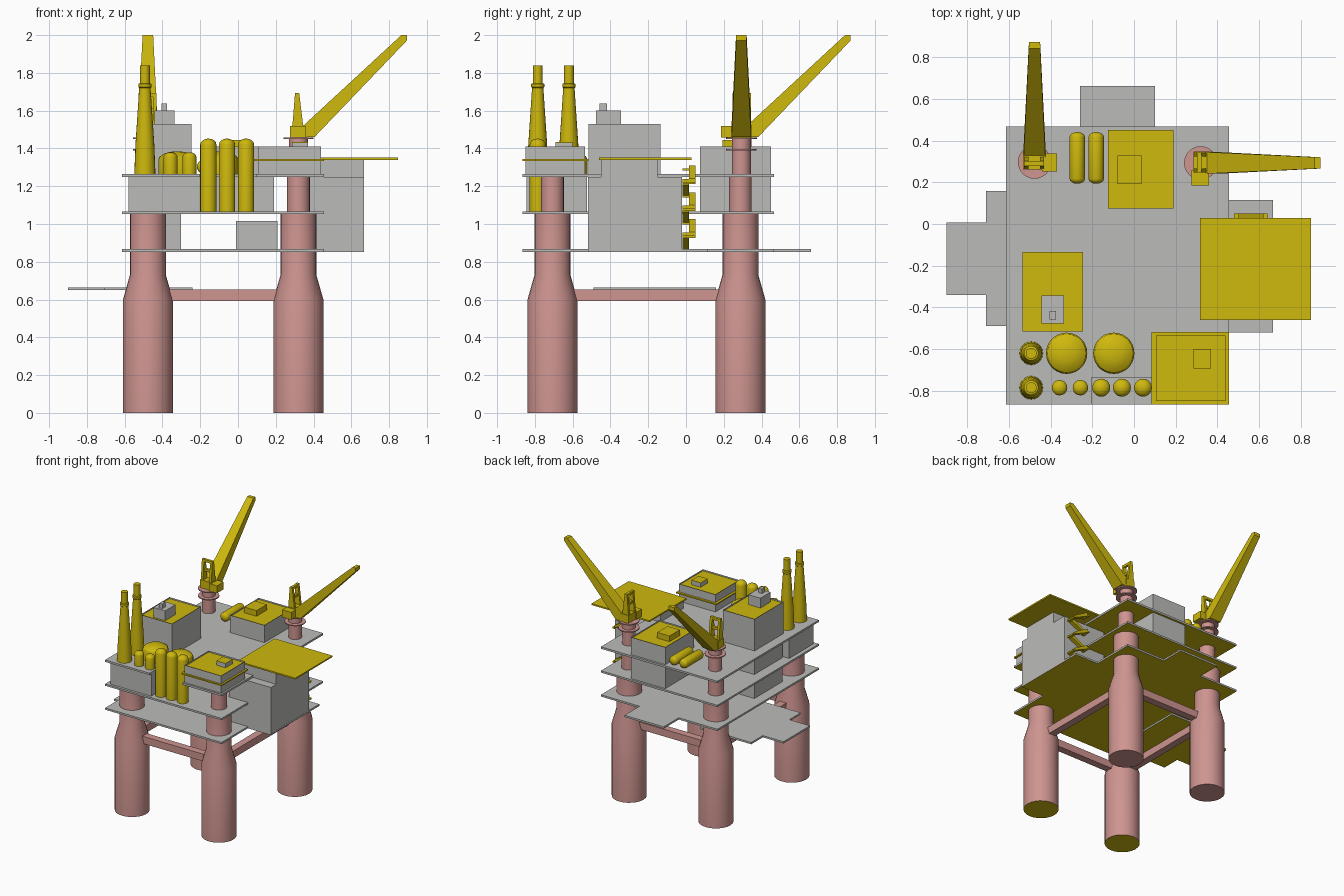
import bpy, bmesh, math
from mathutils import Matrix, Vector

if "Cube" in bpy.data.objects:
    bpy.data.objects.remove(bpy.data.objects["Cube"])


def material(name, rgb):
    m = bpy.data.materials.new(name)
    m.diffuse_color = (*rgb, 1)
    m.use_nodes = True
    m.node_tree.nodes["Principled BSDF"].inputs["Base Color"].default_value = m.diffuse_color
    return m


GREY = material("deck grey", (0.50, 0.50, 0.485))
YELLOW = material("safety yellow", (0.62, 0.48, 0.004))
PINK = material("leg pink", (0.62, 0.30, 0.28))


def finish(name, bm, mats, smooth=False, matrix=None):
    bmesh.ops.recalc_face_normals(bm, faces=bm.faces[:])
    if matrix:
        bm.transform(matrix)
    me = bpy.data.meshes.new(name)
    bm.to_mesh(me)
    bm.free()
    for m in mats:
        me.materials.append(m)
    ob = bpy.data.objects.new(name, me)
    bpy.context.collection.objects.link(ob)
    if smooth:
        bpy.context.view_layer.objects.active = ob
        ob.select_set(True)
        bpy.ops.object.shade_smooth_by_angle(angle=math.radians(32))
        ob.select_set(False)
    return ob


def slab(name, pts, z0, z1, mat, under=None):
    """Extrude an outline upwards; the underside may have its own colour."""
    bm = bmesh.new()
    f = bm.faces.new([bm.verts.new((x, y, z0)) for x, y in pts])
    r = bmesh.ops.extrude_face_region(bm, geom=[f], use_keep_orig=True)
    vs = [v for v in r["geom"] if isinstance(v, bmesh.types.BMVert)]
    bmesh.ops.translate(bm, verts=vs, vec=(0, 0, z1 - z0))
    for f in bm.faces:
        f.material_index = int(all(v.co.z < z0 + 1e-5 for v in f.verts))
    return finish(name, bm, [mat, under or mat])


def rect(x0, x1, y0, y1):
    return [(x0, y0), (x1, y0), (x1, y1), (x0, y1)]


def box(name, x0, x1, y0, y1, z0, z1, mat, matrix=None):
    bm = bmesh.new()
    bmesh.ops.create_cube(bm, size=1, matrix=Matrix.Translation(
        ((x0 + x1) / 2, (y0 + y1) / 2, (z0 + z1) / 2)) @ Matrix.Diagonal((x1 - x0, y1 - y0, z1 - z0, 1)))
    return finish(name, bm, [mat], matrix=matrix)


def roofed(name, x0, x1, y0, y1, z0, z1, rim):
    """Grey building with a raised rim and a sunken yellow roof."""
    bm = bmesh.new()
    vs = [bm.verts.new((x, y, z)) for z in (z0, z1) for x, y in rect(x0, x1, y0, y1)]
    for i in range(4):
        j = (i + 1) % 4
        bm.faces.new((vs[i], vs[j], vs[j + 4], vs[i + 4]))
    bm.faces.new(vs[3::-1])
    top = bm.faces.new(vs[4:])
    bmesh.ops.inset_region(bm, faces=[top], thickness=rim)
    r = bmesh.ops.extrude_face_region(bm, geom=[top])
    f = [g for g in r["geom"] if isinstance(g, bmesh.types.BMFace)][0]
    bmesh.ops.translate(bm, verts=f.verts[:], vec=(0, 0, -0.012))
    f.material_index = 1
    if top.is_valid:
        bmesh.ops.delete(bm, geom=[top], context='FACES_ONLY')
    return finish(name, bm, [GREY, YELLOW])


def lathe(name, profile, mat, loc=(0, 0, 0), n=24, under=None, matrix=None):
    """Turn (radius, height) pairs about a vertical axis, closed at both ends."""
    bm = bmesh.new()
    rings = [[bm.verts.new((r * math.cos(2 * math.pi * i / n), r * math.sin(2 * math.pi * i / n), z))
              for i in range(n)] for r, z in profile]
    for a, b in zip(rings, rings[1:]):
        for i in range(n):
            j = (i + 1) % n
            bm.faces.new((a[i], a[j], b[j], b[i]))
    base = bm.faces.new(rings[0][::-1])
    base.material_index = 1
    bm.faces.new(rings[-1])
    m = Matrix.Translation(loc) @ (matrix or Matrix())
    return finish(name, bm, [mat, under or mat], True, m)


def dome(r, z, h):
    """Quarter-ellipse profile ending a tank at height z + h."""
    return [(r * math.cos(a), z + h * math.sin(a)) for a in (0, 0.4, 0.8, 1.15, 1.45)]


# Legs and the braces joining them
LX, LY = (-0.477, 0.32), (-0.707, 0.288)
for x in LX:
    for y in LY:
        lathe("leg", [(0.132, 0), (0.132, 0.6), (0.095, 0.73), (0.095, 1.057), (0.06, 1.057), (0.06, 1.258)],
              PINK, (x, y, 0), under=YELLOW if y < 0 else PINK)
for y in LY:
    box("cross_brace", LX[0], LX[1], y - 0.03, y + 0.03, 0.592, 0.652, PINK)
for x in LX:
    box("side_brace", x - 0.03, x + 0.03, LY[0], LY[1], 0.592, 0.652, PINK)

# Decks, grey above and yellow beneath
X0, X1, Y0, Y1 = -0.615, 0.455, -0.865, 0.467
slab("boat_landing", [(-0.9, -0.34), (-0.71, -0.34), (-0.71, -0.49), (-0.24, -0.49), (-0.24, 0.158),
                      (-0.71, 0.158), (-0.71, 0.007), (-0.9, 0.007)], 0.65, 0.665, GREY, YELLOW)
slab("lower_deck", [(X0, Y0), (X1, Y0), (X1, -0.52), (0.667, -0.52), (0.667, 0.115), (X1, 0.115), (X1, Y1),
                    (0.1, Y1), (0.1, 0.663), (-0.26, 0.663), (-0.26, Y1), (X0, Y1)], 0.853, 0.868, GREY, YELLOW)
slab("middle_deck", rect(X0, X1, Y0, Y1), 1.052, 1.067, GREY, YELLOW)
slab("upper_deck", [(X0, Y0), (-0.205, Y0), (-0.205, -0.735), (0.095, -0.735), (0.095, Y0), (X1, Y0),
                    (X1, Y1), (X0, Y1)], 1.25, 1.266, GREY, YELLOW)

# Modules between and on the decks
box("front_module", -0.58, -0.205, -0.845, -0.525, 1.066, 1.252, GREY)
box("left_module", -0.53, -0.302, -0.51, -0.14, 0.867, 1.252, GREY)
box("inner_module", -0.01, 0.21, -0.48, -0.06, 0.867, 1.015, GREY)
box("living_block", 0.28, 0.666, -0.52, -0.02, 0.86, 1.248, GREY)
box("helideck_support", 0.34, 0.666, -0.45, -0.15, 1.245, 1.341, GREY)
slab("helideck", rect(0.317, 0.848, -0.46, 0.028), 1.34, 1.352, YELLOW)

roofed("tower_block", -0.535, -0.245, -0.515, -0.135, 1.265, 1.53, 0.012)
box("tower_hut", -0.443, -0.335, -0.477, -0.343, 1.515, 1.6, GREY)
box("tower_vent", -0.405, -0.375, -0.457, -0.417, 1.6, 1.637, GREY)
roofed("rear_block", -0.125, 0.19, 0.075, 0.45, 1.066, 1.41, 0.018)
box("rear_roof_box", -0.078, 0.035, 0.193, 0.328, 1.395, 1.445, YELLOW)
roofed("front_cabin", 0.105, 0.44, -0.85, -0.535, 1.265, 1.41, 0.016)
slab("cabin_walkway", rect(0.085, 0.455, -0.865, -0.517), 1.334, 1.344, YELLOW)
box("cabin_roof_box", 0.285, 0.37, -0.692, -0.6, 1.395, 1.43, GREY)
slab("cabin_box_roof", rect(0.285, 0.37, -0.692, -0.6), 1.43, 1.434, YELLOW)

# Exhaust stacks
for y in (-0.62, -0.785):
    lathe("exhaust_stack", [(0.056, 1.265), (0.05, 1.42), (0.03, 1.72), (0.035, 1.725), (0.035, 1.742),
                            (0.026, 1.745), (0.026, 1.838)], YELLOW, (-0.493, y, 0), 20)

# Storage tanks: two broad, two short, three tall
for x in (-0.323, -0.097):
    lathe("broad_tank", [(0.099, 1.265)] + dome(0.099, 1.34, 0.045), YELLOW, (x, -0.62, 0), 28)
for x in (-0.357, -0.257):
    lathe("short_tank", [(0.037, 1.265)] + dome(0.037, 1.355, 0.025), YELLOW, (x, -0.785, 0), 20)
for x in (-0.157, -0.058, 0.043):
    lathe("tall_tank", [(0.043, 1.066)] + dome(0.043, 1.42, 0.032), YELLOW, (x, -0.785, 0), 20)

# Horizontal pressure tanks
cap = dome(0.037, 0.1, 0.024)
for x in (-0.272, -0.181):
    lathe("pressure_tank", [(r, -z) for r, z in cap[::-1]] + cap, YELLOW, (x, 0.317, 1.303), 20,
          matrix=Matrix.Rotation(math.pi / 2, 4, 'X'))

# Dog-leg stair beside the living block
for i in range(6):
    z = 0.867 + 0.071 * i
    up = i % 2
    y = 0.017 if up else -0.018
    a, b = (0.5, 0.62) if not up else (0.62, 0.5)
    bm = bmesh.new()
    f = bm.faces.new([bm.verts.new((px, y, pz)) for px, pz in
                      ((a, z), (a, z + 0.02), (b, z + 0.088), (b, z + 0.055))])
    r = bmesh.ops.extrude_face_region(bm, geom=[f], use_keep_orig=True)
    bmesh.ops.translate(bm, verts=[v for v in r["geom"] if isinstance(v, bmesh.types.BMVert)], vec=(0, 0.034, 0))
    finish("stair_flight", bm, [YELLOW])
    lx = 0.62 if not up else 0.48
    box("stair_landing", lx, lx + 0.02, -0.018, 0.051, z + 0.06, z + 0.072, YELLOW)


def crane(x, y, turn):
    """Pink pedestal with a turned yellow cab, mast frame and raised boom."""
    lathe("crane_pedestal", [(0.05, 1.26), (0.05, 1.39), (0.08, 1.39), (0.08, 1.398), (0.05, 1.398),
                             (0.05, 1.45), (0.08, 1.45), (0.08, 1.459)], PINK, (x, y, 0))
    m = Matrix.Translation((x, y, 0)) @ Matrix.Rotation(turn, 4, 'Z')
    box("crane_base", -0.035, 0.045, -0.05, 0.055, 1.459, 1.525, YELLOW, m)
    box("crane_cab", -0.045, 0.04, -0.108, -0.035, 1.459, 1.52, YELLOW, m)
    # Two tapered mast posts with rungs
    for s in (-0.046, 0.03):
        bm = bmesh.new()
        f = bm.faces.new([bm.verts.new((px, s, pz)) for px, pz in
                          ((-0.032, 1.52), (0.025, 1.52), (0.004, 1.693), (-0.018, 1.693))])
        r = bmesh.ops.extrude_face_region(bm, geom=[f], use_keep_orig=True)
        bmesh.ops.translate(bm, verts=[v for v in r["geom"] if isinstance(v, bmesh.types.BMVert)],
                            vec=(0, 0.02, 0))
        finish("mast_post", bm, [YELLOW], matrix=m)
    for z in (1.595, 1.672):
        box("mast_rung", -0.016, 0.005, -0.03, 0.035, z, z + 0.02, YELLOW, m)
    # Boom narrowing towards its tip
    bm = bmesh.new()
    prof = [(0.025, 1.52, 0.052), (0.025, 1.46, 0.052), (0.085, 1.46, 0.052),
            (0.575, 1.972, 0.027), (0.575, 2.0, 0.027), (0.545, 2.0, 0.028)]
    sides = [[bm.verts.new((px, s * w, pz)) for px, pz, w in prof] for s in (-1, 1)]
    for s in sides:
        bm.faces.new(s)
    for i in range(6):
        j = (i + 1) % 6
        bm.faces.new((sides[0][i], sides[0][j], sides[1][j], sides[1][i]))
    finish("crane_boom", bm, [YELLOW], matrix=m)


crane(LX[1], 0.293, 0)
crane(LX[0], 0.297, math.pi / 2)
